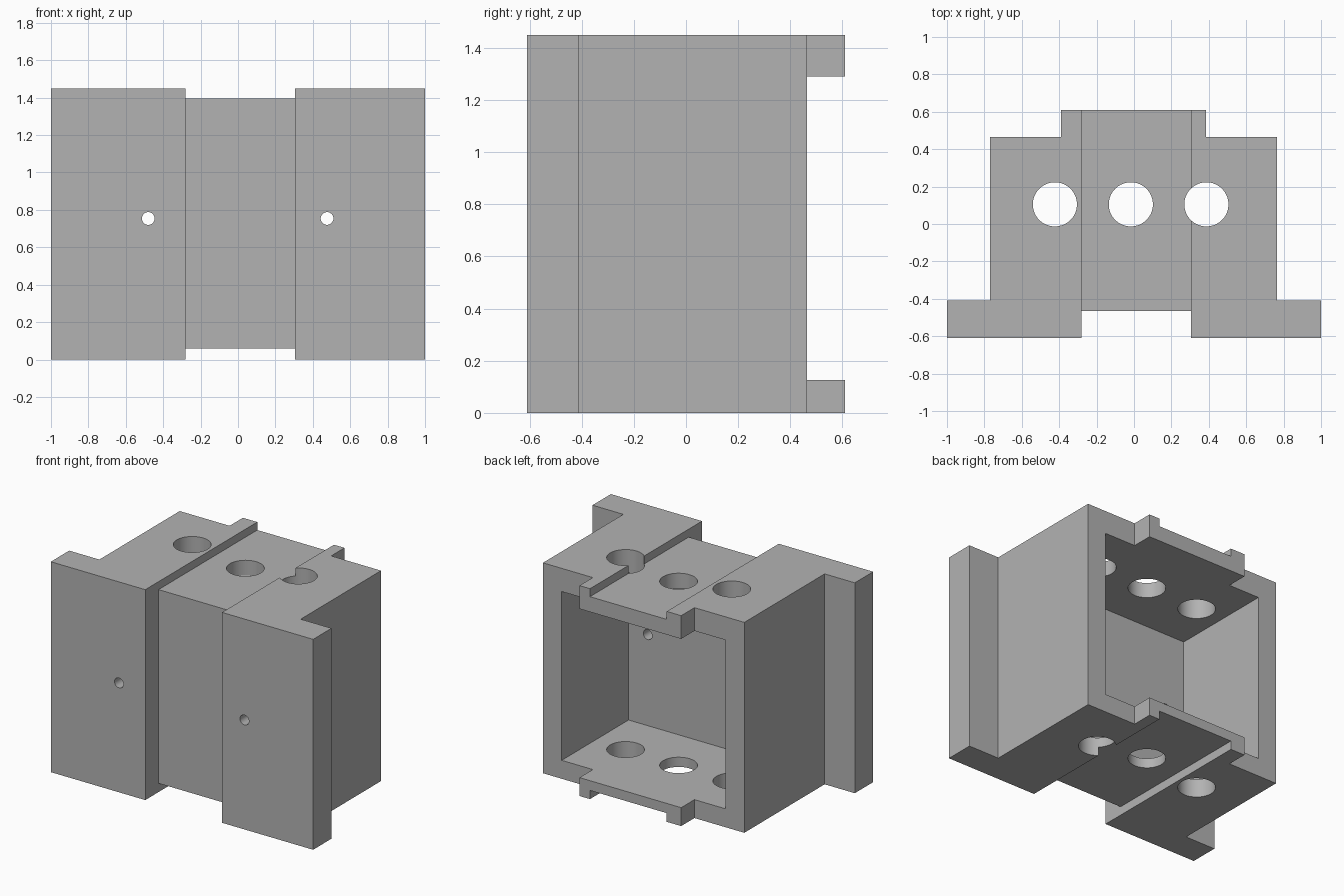
import bpy
import bmesh
from math import pi

cube = bpy.data.objects.get("Cube")
if cube:
    bpy.data.objects.remove(cube, do_unlink=True)

HEIGHT = 1.45
grey = bpy.data.materials.new("plain grey")
grey.use_nodes = True
colour = (0.45, 0.45, 0.45, 1)
grey.diffuse_color = colour
grey.node_tree.nodes["Principled BSDF"].inputs["Base Color"].default_value = colour


def make_object(name, bm):
    bmesh.ops.recalc_face_normals(bm, faces=bm.faces)
    mesh = bpy.data.meshes.new(name)
    bm.to_mesh(mesh)
    bm.free()
    mesh.materials.append(grey)
    obj = bpy.data.objects.new(name, mesh)
    bpy.context.collection.objects.link(obj)
    return obj


def box(name, x, y, z):
    bm = bmesh.new()
    bmesh.ops.create_cube(bm, size=1)
    for v in bm.verts:
        for i, (low, high) in enumerate((x, y, z)):
            v.co[i] = low if v.co[i] < 0 else high
    return make_object(name, bm)


def drill(name, location, radius, depth, tilt=0):
    bm = bmesh.new()
    bmesh.ops.create_cone(bm, cap_ends=True, segments=64, radius1=radius,
                          radius2=radius, depth=depth)
    obj = make_object(name, bm)
    obj.location = location
    obj.rotation_euler.x = tilt
    return obj


# Housing: plan outline with front flanges and rear tabs, pulled up
outline = [(-1, -0.61), (1, -0.61), (1, -0.41), (0.765, -0.41),
           (0.765, 0.465), (0.385, 0.465), (0.385, 0.61), (-0.39, 0.61),
           (-0.39, 0.465), (-0.77, 0.465), (-0.77, -0.41), (-1, -0.41)]
bm = bmesh.new()
base = bm.faces.new([bm.verts.new((x, y, 0)) for x, y in outline])
raised = bmesh.ops.extrude_face_region(bm, geom=[base])["geom"]
bmesh.ops.translate(bm, vec=(0, 0, HEIGHT),
                    verts=[g for g in raised if isinstance(g, bmesh.types.BMVert)])
housing = make_object("housing", bm)

# Cavity open at the back, and a shallow channel round front, top and bottom
channel = (-0.28, 0.305)
cutters = [
    box("cavity_cutter", (-0.627, 0.622), (-0.263, 1), (0.127, 1.29)),
    box("front_channel_cutter", channel, (-1, -0.465), (-1, 2)),
    box("top_channel_cutter", channel, (-1, 1), (1.395, 2)),
    box("bottom_channel_cutter", channel, (-1, 1), (-1, 0.06)),
]

# Three large vertical holes and two small holes in the front wall
for x in (-0.423, -0.017, 0.387):
    cutters.append(drill("vertical_hole_cutter", (x, 0.105, HEIGHT / 2), 0.118, 3))
for x in (-0.48, 0.476):
    cutters.append(drill("front_hole_cutter", (x, -0.45, 0.754), 0.034, 0.8, pi / 2))

# Apply the cuts and discard the cutters
bpy.context.view_layer.objects.active = housing
housing.select_set(True)
for cutter in cutters:
    cut = housing.modifiers.new("cut", "BOOLEAN")
    cut.operation = "DIFFERENCE"
    cut.solver = "EXACT"
    cut.object = cutter
    bpy.ops.object.modifier_apply(modifier=cut.name)
    bpy.data.objects.remove(cutter, do_unlink=True)

bpy.ops.object.shade_smooth_by_angle(angle=pi / 6)
